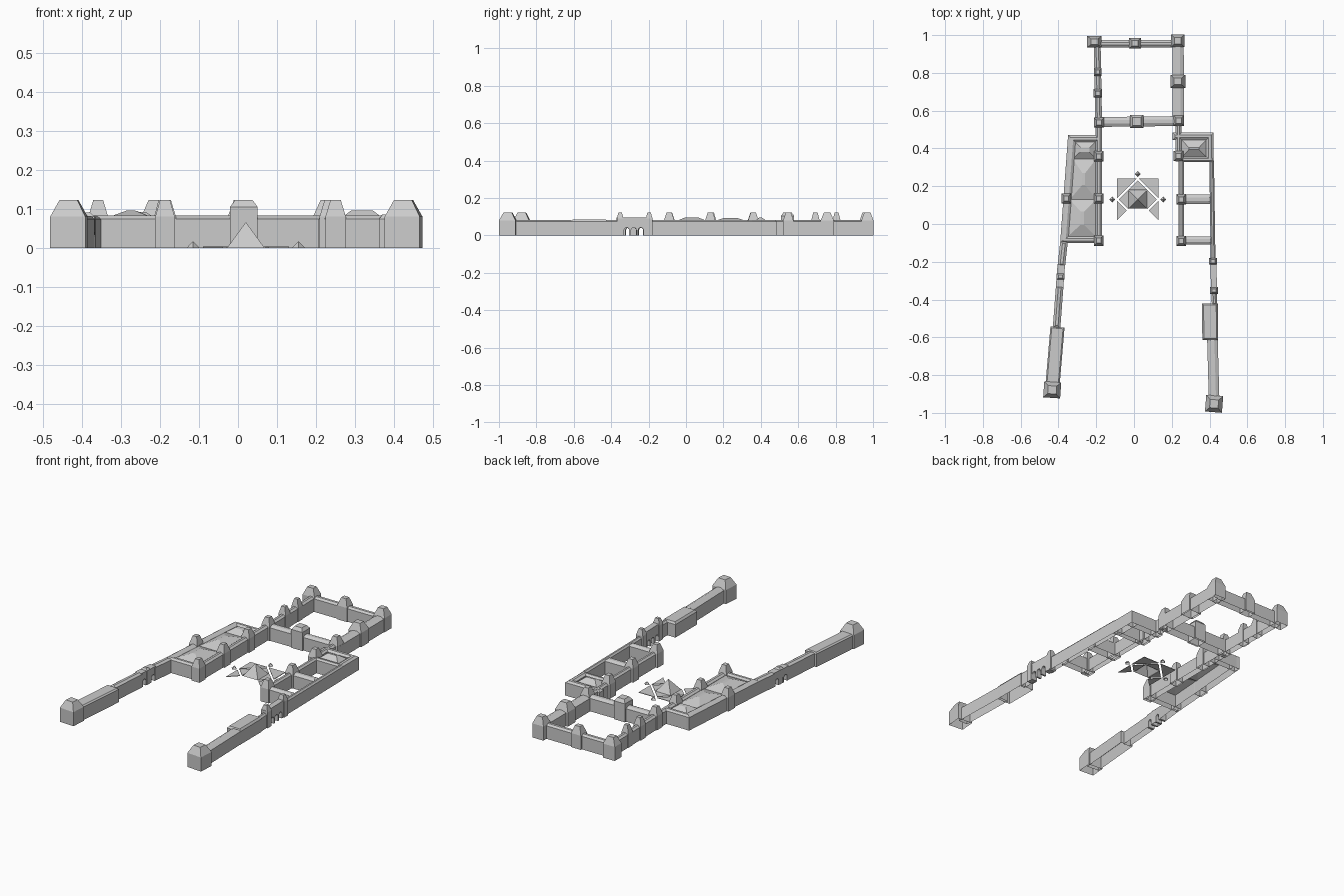
import bpy, bmesh, math
from mathutils import Vector

if "Cube" in bpy.data.objects:
    bpy.data.objects.remove(bpy.data.objects["Cube"])

EAVE, RIDGE, TOP = 0.074, 0.083, 0.123


def loft(name, rings, cap=True, bottom=False):
    """Skin stacked rings of points; the top is capped, the underside is normally open."""
    bm = bmesh.new()
    rows = [[bm.verts.new(p) for p in ring] for ring in rings]
    for a, b in zip(rows, rows[1:]):
        n = len(a)
        for i in range(n):
            bm.faces.new((a[i], a[(i + 1) % n], b[(i + 1) % n], b[i]))
    if cap:
        bm.faces.new(rows[-1])
    if bottom:
        bm.faces.new(rows[0][::-1])
    bmesh.ops.recalc_face_normals(bm, faces=bm.faces)
    me = bpy.data.meshes.new(name)
    bm.to_mesh(me)
    bm.free()
    ob = bpy.data.objects.new(name, me)
    bpy.context.collection.objects.link(ob)
    return ob


def rect(c, hx, hy, z, ang=0.0):
    ca, sa = math.cos(ang), math.sin(ang)
    return [(c[0] + x * ca - y * sa, c[1] + x * sa + y * ca, z)
            for x, y in ((-hx, -hy), (hx, -hy), (hx, hy), (-hx, hy))]


def wing(name, p, q, w, eave=EAVE, ridge=RIDGE, slope=0.32):
    """Straight range of building from p to q with a low hipped roof."""
    p, q = Vector(p), Vector(q)
    d, c = q - p, (p + q) / 2
    a, h, l = math.atan2(d.y, d.x), w / 2, d.length / 2
    i = w * slope
    loft(name, [rect(c, l, h, 0, a), rect(c, l, h, eave, a), rect(c, l - i, h - i, ridge, a)])


def pavilion(name, x, y, s, sy=None, eave=0.08, k=0.5, top=TOP, ang=0.0):
    """Tower block with a steep truncated roof."""
    h, v = s / 2, (sy or s) / 2
    loft(name, [rect((x, y), h, v, 0, ang), rect((x, y), h, v, eave, ang),
                rect((x, y), h * k, v * k, top, ang)])


def hip(name, quad, z0, z1, k=(0.3, 0.3)):
    """Infill roof over a court: quad shrinking to a small flat ridge."""
    cx, cy = sum(p[0] for p in quad) / 4, sum(p[1] for p in quad) / 4
    loft(name, [[(x, y, z0) for x, y in quad],
                [(cx + (x - cx) * k[0], cy + (y - cy) * k[1], z1) for x, y in quad]])


def gate(name, p, q, w, height, r, rise, gap):
    """Archway block: three round-headed openings cut through its profile."""
    p, q = Vector(p), Vector(q)
    d = (q - p).normalized()
    side, L = Vector((-d.y, d.x)) * w / 2, (q - p).length
    prof = [(0, height), (0, 0)]
    for c in (L / 2 - gap, L / 2, L / 2 + gap):
        prof.append((c - r, 0))
        prof += [(c - r * math.cos(math.pi * i / 6), rise - r + r * math.sin(math.pi * i / 6))
                 for i in range(7)]
        prof.append((c + r, 0))
    prof += [(L, 0), (L, height)]
    rings = [[(*(p + d * t + side * s), z) for t, z in prof] for s in (-1, 1)]
    loft(name, rings, bottom=True)


# square court at the back
wing("court_back_range", (-0.21, 0.955), (0.23, 0.955), 0.04)
wing("court_right_range", (0.233, 0.98), (0.235, 0.53), 0.06)
wing("court_front_range", (-0.19, 0.54), (0.24, 0.545), 0.052)
wing("court_left_range", (-0.195, 0.97), (-0.187, 0.53), 0.036)
for x, y, s, sy in ((-0.21, 0.965, 0.075, 0.06), (0.232, 0.97, 0.07, 0.065),
                    (0.005, 0.957, 0.062, 0.055), (0.232, 0.755, 0.08, 0.07)):
    pavilion("court_pavilion", x, y, s, sy)
pavilion("clock_pavilion", 0.015, 0.543, 0.07, 0.07, eave=0.105, k=0.62)
for x, y, s in ((-0.185, 0.537, 0.052), (0.237, 0.547, 0.055), (-0.192, 0.805, 0.042),
                (-0.192, 0.692, 0.045)):
    pavilion("court_small_pavilion", x, y, s)

# left block with roofed courts
wing("left_inner_range", (-0.187, 0.53), (-0.187, -0.10), 0.036)
wing("left_outer_range", (-0.328, 0.47), (-0.37, -0.10), 0.042)
wing("left_back_range", (-0.345, 0.452), (-0.17, 0.452), 0.036)
wing("left_front_range", (-0.385, -0.083), (-0.17, -0.083), 0.036)
hip("left_back_court_roof", [(-0.325, 0.345), (-0.2, 0.345), (-0.2, 0.44), (-0.315, 0.44)],
    0.068, 0.092, (0.4, 0.25))
hip("left_court_roof_back", [(-0.34, 0.13), (-0.2, 0.13), (-0.2, 0.345), (-0.325, 0.345)],
    0.07, 0.094, (0.12, 0.3))
hip("left_court_roof_front", [(-0.355, -0.07), (-0.2, -0.07), (-0.2, 0.13), (-0.34, 0.13)],
    0.07, 0.096, (0.12, 0.35))
for x, y in ((-0.187, 0.358), (-0.187, 0.135), (-0.187, -0.088), (-0.358, 0.135)):
    pavilion("left_pavilion", x, y, 0.05, 0.055)

# left long gallery
wing("left_gallery_back", (-0.37, -0.09), (-0.385, -0.225), 0.04)
gate("left_gallery_arches", (-0.385, -0.215), (-0.394, -0.335), 0.04, 0.08, 0.012, 0.04, 0.035)
pavilion("left_arch_roof", -0.389, -0.278, 0.042, 0.03, k=0.5, top=0.09)
wing("left_gallery_middle", (-0.393, -0.325), (-0.41, -0.55), 0.04)
wing("left_gallery_front", (-0.405, -0.545), (-0.432, -0.86), 0.075, ridge=0.081, slope=0.1)
pavilion("left_end_pavilion", -0.433, -0.878, 0.09, 0.085, ang=-0.07)

# right block with two open courts
wing("right_link_range", (0.235, 0.54), (0.237, 0.33), 0.032)
wing("right_back_range", (0.205, 0.465), (0.422, 0.465), 0.04)
wing("right_cross_range", (0.235, 0.342), (0.422, 0.342), 0.028)
wing("right_outer_back_range", (0.402, 0.485), (0.402, 0.328), 0.04)
wing("right_outer_range", (0.411, 0.335), (0.419, -0.2), 0.025)
wing("right_inner_range", (0.25, 0.35), (0.25, -0.10), 0.03)
wing("right_middle_bar", (0.25, 0.13), (0.412, 0.13), 0.05)
wing("right_front_bar", (0.25, -0.088), (0.415, -0.088), 0.042)
hip("right_court_roof", [(0.25, 0.352), (0.385, 0.352), (0.385, 0.447), (0.25, 0.447)],
    0.066, 0.096, (0.4, 0.12))
for x, y in ((0.235, 0.36), (0.25, 0.13), (0.25, -0.09)):
    pavilion("right_pavilion", x, y, 0.052, 0.055)

# right long gallery
gate("right_gallery_arches", (0.419, -0.19), (0.425, -0.37), 0.032, 0.097, 0.014, 0.042, 0.038)
for x, y in ((0.419, -0.197), (0.424, -0.352)):
    pavilion("right_arch_pavilion", x, y, 0.042, 0.036, eave=0.09)
wing("right_gallery_middle", (0.424, -0.36), (0.426, -0.43), 0.028)
wing("right_gallery_hall", (0.402, -0.42), (0.403, -0.615), 0.083, ridge=0.085, slope=0.1)
wing("right_gallery_front", (0.415, -0.6), (0.424, -0.93), 0.056)
pavilion("right_end_pavilion", 0.424, -0.952, 0.09, 0.088, ang=-0.08)

# glass pyramid, small pyramids and triangular basins
CX, CY = 0.02, 0.13


def pyramid(name, x, y, s, h, ang=0.0):
    loft(name, [rect((x, y), s, s, 0, ang), rect((x, y), 0.0006, 0.0006, h, ang)])


pyramid("glass_pyramid", CX, CY, 0.048, 0.065)
for dx, dy in ((0, 0.135), (-0.135, 0), (0.135, 0)):
    pyramid("small_pyramid", CX + dx, CY + dy, 0.0115, 0.016, math.pi / 4)


def basin(pts):
    loft("basin", [[(CX + x, CY + y, z) for x, y in pts] for z in (0, 0.003)], bottom=True)


basin([(-0.05, 0.05), (0.05, 0.05), (0, 0.1)])
for s in (-1, 1):
    basin([(s * 0.05, -0.05), (s * 0.05, 0.05), (s * 0.1, 0)])
    basin([(s * 0.11, 0.11), (s * 0.006, 0.11), (s * 0.11, 0.006)])
    basin([(s * 0.11, -0.006), (s * 0.058, -0.058), (s * 0.11, -0.11)])
